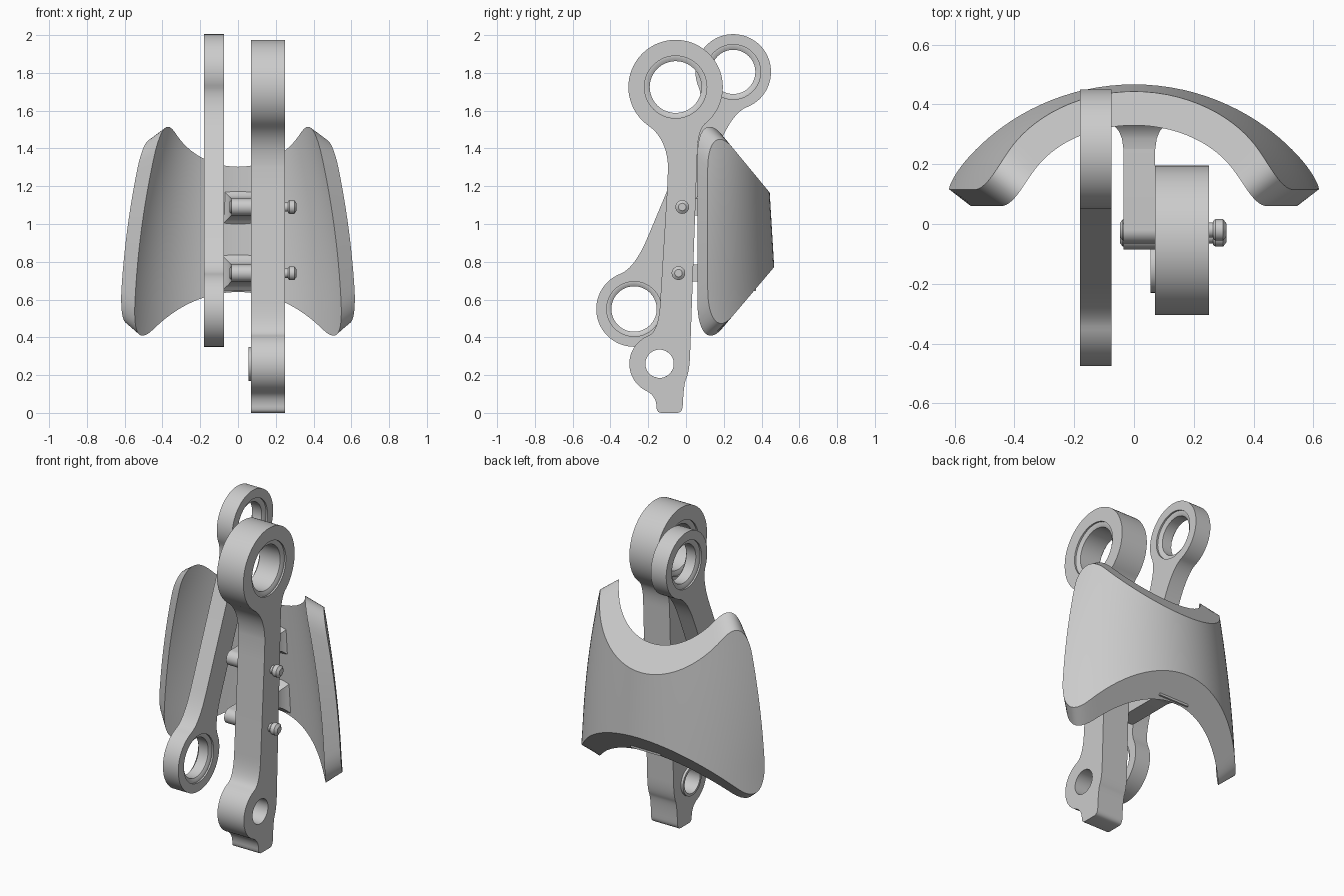
import bpy, bmesh, math
from mathutils import Vector

default = bpy.data.objects.get("Cube")
if default:
    bpy.data.objects.remove(default, do_unlink=True)


def finish(obj, angle=35):
    bpy.ops.object.select_all(action="DESELECT")
    obj.select_set(True)
    bpy.context.view_layer.objects.active = obj
    bpy.ops.object.shade_smooth_by_angle(angle=math.radians(angle))
    return obj


def from_bmesh(name, bm):
    bmesh.ops.remove_doubles(bm, verts=bm.verts, dist=1e-5)
    bmesh.ops.recalc_face_normals(bm, faces=bm.faces)
    mesh = bpy.data.meshes.new(name)
    bm.to_mesh(mesh)
    bm.free()
    obj = bpy.data.objects.new(name, mesh)
    bpy.context.collection.objects.link(obj)
    return finish(obj)


def arc(centre, r, start, end, steps=40):
    angles = [math.radians(start + (end - start) * i / steps) for i in range(steps + 1)]
    return [Vector((centre[0] + r * math.cos(a), centre[1] + r * math.sin(a))) for a in angles]


def blend(p0, ctrl, p1, steps=10):
    p0, ctrl, p1 = Vector(p0), Vector(ctrl), Vector(p1)
    ts = [i / steps for i in range(1, steps)]
    return [p0 * (1 - t) ** 2 + ctrl * 2 * t * (1 - t) + p1 * t * t for t in ts] + [p1]


def plate(name, outlines, x0, x1):
    """Flat plate in the YZ plane; outlines after the first are holes."""
    curve = bpy.data.curves.new(name, "CURVE")
    curve.dimensions = "2D"
    curve.fill_mode = "BOTH"
    curve.extrude = (x1 - x0) / 2
    for pts in outlines:
        spline = curve.splines.new("POLY")
        spline.points.add(len(pts) - 1)
        for sp, p in zip(spline.points, pts):
            sp.co = (p[0], p[1], 0, 1)
        spline.use_cyclic_u = True
    temp = bpy.data.objects.new(name + "_outline", curve)
    bpy.context.collection.objects.link(temp)
    depsgraph = bpy.context.evaluated_depsgraph_get()
    mesh = bpy.data.meshes.new_from_object(temp.evaluated_get(depsgraph))
    bpy.data.objects.remove(temp, do_unlink=True)
    bm = bmesh.new()
    bm.from_mesh(mesh)
    for v in bm.verts:
        v.co = Vector((v.co.z + (x0 + x1) / 2, v.co.x, v.co.y))
    return from_bmesh(name, bm)


def circle(centre, r, n=64):
    return arc(centre, r, 0, 360, n)[:-1]


def lathe(name, profile, centre, closed=False, segments=48):
    """Spin (x, radius) points around an axis parallel to X."""
    bm = bmesh.new()
    vs = [bm.verts.new((x, centre[0] + r, centre[1])) for x, r in profile]
    edges = [bm.edges.new(pair) for pair in zip(vs, vs[1:])]
    if closed:
        edges.append(bm.edges.new((vs[-1], vs[0])))
    bmesh.ops.spin(bm, geom=vs + edges, cent=(0, *centre), axis=(1, 0, 0),
                   angle=math.tau, steps=segments)
    return from_bmesh(name, bm)


def bushing(name, centre, r_in, r_out, x0, x1):
    c = 0.01
    profile = [(x0 + c, r_out), (x0 + c, r_out - c), (x0 + 2 * c, r_in),
               (x1 - 2 * c, r_in), (x1 - c, r_out - c), (x1 - c, r_out)]
    lathe(name, profile, centre, closed=True, segments=64)


# Main arm: large eye, straight shank, small eye and foot
big_eye, small_eye = (-0.055, 1.725), (-0.14, 0.26)
ARM = (0.07, 0.25)
top = arc(big_eye, 0.25, -52, 235, 60)
low = arc(small_eye, 0.16, 112, 245, 30)
outline = top + blend(top[-1], (-0.1, 1.45), (-0.095, 1.3))
outline += [Vector((-0.1, 1.18)), Vector((-0.137, 0.58))]
outline += blend(outline[-1], (-0.145, 0.43), low[0]) + low[1:]
outline += blend(low[-1], (-0.155, 0.09), (-0.155, 0.02))
outline += blend(outline[-1], (-0.15, 0), (-0.13, 0), 4)
outline += [Vector((-0.05, 0))]
outline += blend(outline[-1], (-0.018, 0), (-0.017, 0.04), 6)
outline += blend((-0.017, 0.04), (-0.012, 0.15), (0.0, 0.18))
outline += blend(outline[-1], (0.02, 0.22), (0.022, 0.32))
outline += [Vector((0.06, 1.38))]
outline += blend(outline[-1], (0.062, 1.49), top[0])[:-1]
plate("main_arm", [outline, circle(big_eye, 0.165), circle(small_eye, 0.075)], *ARM)
bushing("main_arm_bushing", big_eye, 0.137, 0.165, *ARM)
lathe("small_eye_boss", [(0.055, 0.075), (0.055, 0.09), (0.072, 0.09), (0.072, 0.075)],
      small_eye, closed=True)

# Side link: two equal eyes joined by a slim waist
LINK = (-0.18, -0.075)
eye_a, eye_b = Vector((-0.275, 0.55)), Vector((0.25, 1.805))
axis = (eye_b - eye_a).normalized()
normal = Vector((-axis.y, axis.x))
length = (eye_b - eye_a).length
waist, eye_r = 0.08, 0.2
ring = arc((0, 0), eye_r, 42, 318, 60)
reach = ring[0].x + (ring[0].y - waist) * math.tan(math.radians(48))
half = blend((0.38, waist), (reach, waist), ring[0])
half = [Vector((0.38, waist))] + half + ring[1:]
half += blend(ring[-1], (reach, -waist), (0.38, -waist))
local = half + [Vector((length - p.x, -p.y)) for p in half]
outline = [eye_a + axis * p.x + normal * p.y for p in local]
plate("side_link", [outline, circle(eye_a, 0.145), circle(eye_b, 0.145)], *LINK)
bushing("lower_link_bushing", eye_a, 0.12, 0.145, *LINK)
bushing("upper_link_bushing", eye_b, 0.117, 0.145, *LINK)


# Curved shield: tapered arc sections trimmed by slanted, rounded ends
def shield_point(u, z, outer):
    dz = z - 0.6
    x_end = 0.62 - 0.05 * dz - 0.11 * dz * abs(dz)
    if outer:
        y_top, y_end = 0.467 - 0.06 * (z - 0.77), 0.115
    else:
        y_top, y_end = 0.355 - 0.037 * (z - 0.63), 0.06
        x_end -= 0.075
    h = y_top - y_end
    radius = (x_end ** 2 + h ** 2) / (2 * h)
    a = u * math.asin(x_end / radius)
    return Vector((radius * math.sin(a), y_top - radius * (1 - math.cos(a)), z)), y_end


def shield_limit(u, outer, upper):
    z = 1.2 if upper else 0.7
    for _ in range(8):
        p, y_end = shield_point(u, z, outer)
        k = max(0, 1 - (p.y - y_end) / 0.13)
        drop = 1 - math.sqrt(max(0, 1 - k * k))
        if upper:
            z = 1.17 + 1.21 * (0.44 - p.y) - 0.27 * drop
        else:
            z = 0.77 - 1.18 * (0.465 - p.y) + 0.3 * drop
    return z


cols, rows = 56, 12
bm = bmesh.new()
sheets = []
for outer in (True, False):
    sheet = []
    for i in range(cols + 1):
        u = math.sin(math.pi * (i / cols - 0.5))
        lo, hi = shield_limit(u, outer, False), shield_limit(u, outer, True)
        sheet.append([bm.verts.new(shield_point(u, lo + (hi - lo) * j / rows, outer)[0])
                      for j in range(rows + 1)])
    for a, b in zip(sheet, sheet[1:]):
        for j in range(rows):
            bm.faces.new((a[j], b[j], b[j + 1], a[j + 1]))
    sheets.append(sheet)
rims = []
for s in sheets:
    rims.append([c[0] for c in s] + s[-1][1:] + [c[-1] for c in s[-2::-1]] + s[0][-2:0:-1])
n = len(rims[0])
for i in range(n):
    k = (i + 1) % n
    bm.faces.new((rims[0][i], rims[0][k], rims[1][k], rims[1][i]))
from_bmesh("shield", bm)

# Lugs with flared roots on the shield, each held to the arm by a pin
for label, pin in (("upper", (-0.02, 1.09)), ("lower", (-0.04, 0.74))):
    y, z = pin
    r = 0.045
    outline = arc(pin, r, 90, 270, 20) + [Vector((0.37, z - r)), Vector((0.37, z + r))]
    plate(label + "_lug", [outline], -0.035, 0.071)
    bm = bmesh.new()
    loops = []
    for py, g in ((0.25, 0), (0.285, 0.005), (0.31, 0.015), (0.33, 0.032), (0.345, 0.05), (0.37, 0.05)):
        loops.append([bm.verts.new((0.018 + sx * (0.053 + g), py, z + sz * (r + g)))
                      for sx, sz in ((-1, -1), (1, -1), (1, 1), (-1, 1))])
    for a, b in zip(loops, loops[1:]):
        for i in range(4):
            k = (i + 1) % 4
            bm.faces.new((a[i], a[k], b[k], b[i]))
    bm.faces.new(loops[0])
    bm.faces.new(loops[-1])
    from_bmesh(label + "_lug_root", bm)
    lathe(label + "_pin", [(-0.046, 0), (-0.046, 0.025), (-0.038, 0.035), (-0.03, 0.035),
                           (-0.03, 0.025), (0.265, 0.025), (0.265, 0.03), (0.272, 0.036),
                           (0.298, 0.036), (0.31, 0.02), (0.31, 0)], pin, segments=32)
